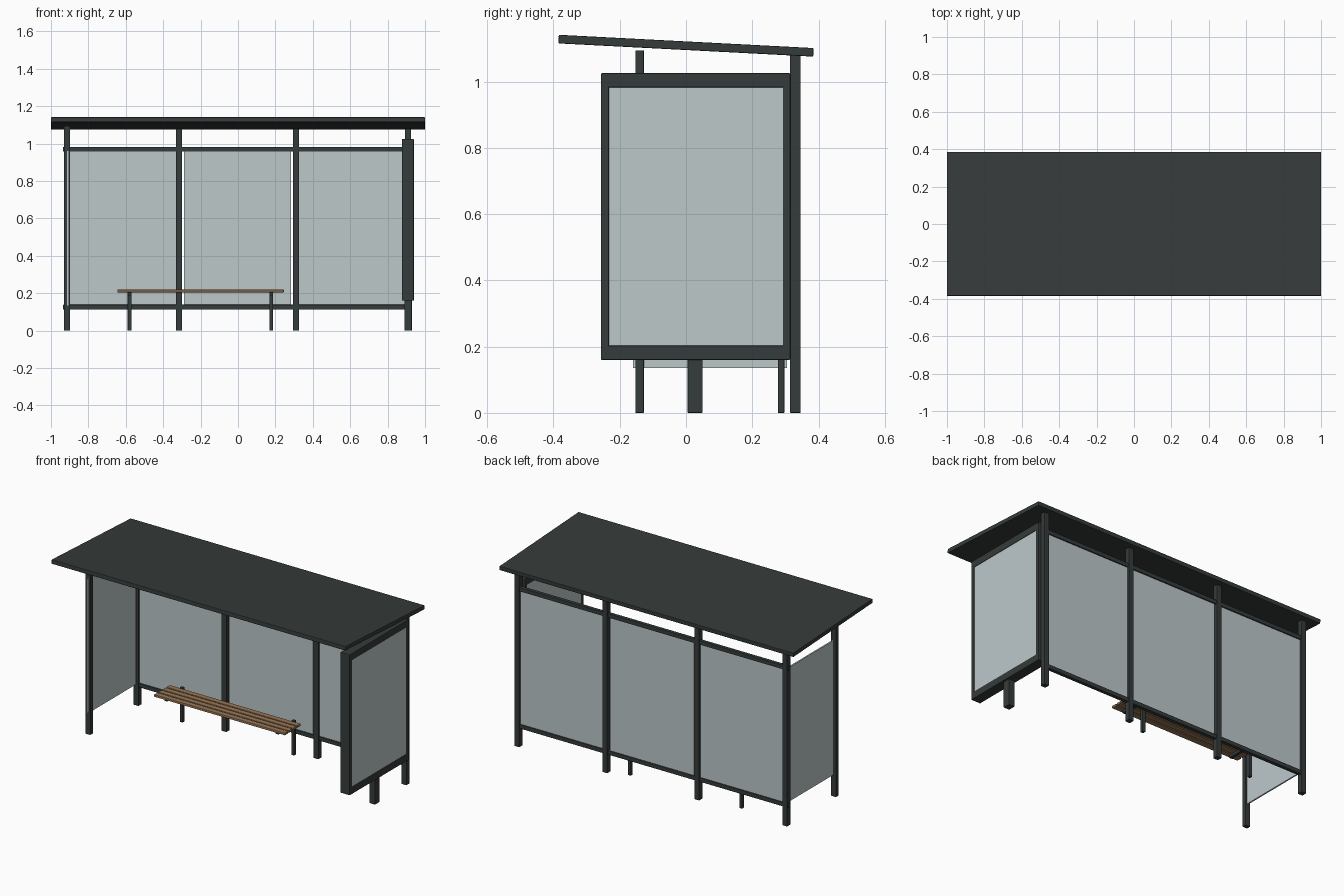
import bpy
import math
from mathutils import Vector

cube = bpy.data.objects.get("Cube")
if cube:
    bpy.data.objects.remove(cube, do_unlink=True)


def material(name, rgb):
    m = bpy.data.materials.new(name)
    m.use_nodes = True
    colour = (*rgb, 1)
    m.diffuse_color = colour
    m.node_tree.nodes["Principled BSDF"].inputs["Base Color"].default_value = colour
    return m


metal = material("dark_metal", (0.036, 0.044, 0.043))
glass = material("pale_glass", (0.51, 0.58, 0.59))
wood = material("bench_wood", (0.31, 0.18, 0.09))


def box(name, x, y, z, mat, bevel=0.0):
    """Box from (min, max) ranges on each axis, with an optional soft edge."""
    bpy.ops.mesh.primitive_cube_add(size=1)
    ob = bpy.context.object
    ob.name = name
    lo, hi = Vector((x[0], y[0], z[0])), Vector((x[1], y[1], z[1]))
    for v in ob.data.vertices:
        v.co = (lo + hi) / 2 + v.co * (hi - lo)
    ob.data.materials.append(mat)
    if bevel:
        mod = ob.modifiers.new("soft_edge", "BEVEL")
        mod.width = bevel
        mod.segments = 2
    return ob


def span(centre, width):
    return (centre - width / 2, centre + width / 2)


# Sloping roof slab
roof = box("roof", (-1, 1), (-0.385, 0.385), span(0, 0.026), metal, 0.003)
roof.rotation_euler.x = -math.atan(0.04 / 0.77)
roof.location.z = 1.108

# Posts
for i, x in enumerate((-0.914, -0.315, 0.31, 0.909)):
    box(f"back_post_{i + 1}", span(x, 0.033), (0.314, 0.346), (0, 1.08), metal, 0.002)
box("front_post", span(-0.914, 0.033), (-0.153, -0.127), (0, 1.094), metal, 0.002)

# Rails along the back wall
for name, z in (("lower_rail", 0.126), ("upper_rail", 0.969)):
    box(name, (-0.935, 0.925), span(0.33, 0.022), span(z, 0.025), metal, 0.002)

# Glass panes
for i, x in enumerate((-0.612, -0.003, 0.609)):
    box(f"back_pane_{i + 1}", span(x, 0.572), span(0.33, 0.008), (0.13, 0.965), glass)
box("side_pane", span(-0.911, 0.009), (-0.16, 0.305), (0.135, 0.96), glass)

# Display cabinet: frame bars around a core, with a pane on each side
cab_x, cab_y, cab_z = (0.876, 0.94), (-0.257, 0.315), (0.16, 1.025)
pane_y, pane_z = (-0.233, 0.292), (0.203, 0.982)
box("cabinet_bottom", cab_x, cab_y, (cab_z[0], pane_z[0]), metal, 0.003)
box("cabinet_top", cab_x, cab_y, (pane_z[1], cab_z[1]), metal, 0.003)
box("cabinet_front", cab_x, (cab_y[0], pane_y[0]), cab_z, metal, 0.003)
box("cabinet_back", cab_x, (pane_y[1], cab_y[1]), cab_z, metal, 0.003)
box("cabinet_core", (0.884, 0.932), pane_y, pane_z, metal)
for name, x in (("cabinet_inner_pane", 0.882), ("cabinet_outer_pane", 0.934)):
    box(name, span(x, 0.006), pane_y, pane_z, glass)
box("cabinet_leg", span(0.909, 0.04), (0.005, 0.05), (0, 0.17), metal, 0.002)

# Bench: slats on two cantilevered supports
for i in range(4):
    box(f"bench_slat_{i + 1}", (-0.645, 0.245), span(0.122 + i * 0.04, 0.033),
        (0.205, 0.219), wood, 0.002)
for side, x in (("right", -0.58), ("left", 0.178)):
    box(f"bench_leg_{side}", span(x, 0.02), (0.277, 0.297), (0, 0.212), metal, 0.002)
    box(f"bench_arm_{side}", span(x, 0.02), (0.125, 0.285), (0.187, 0.206), metal, 0.002)
